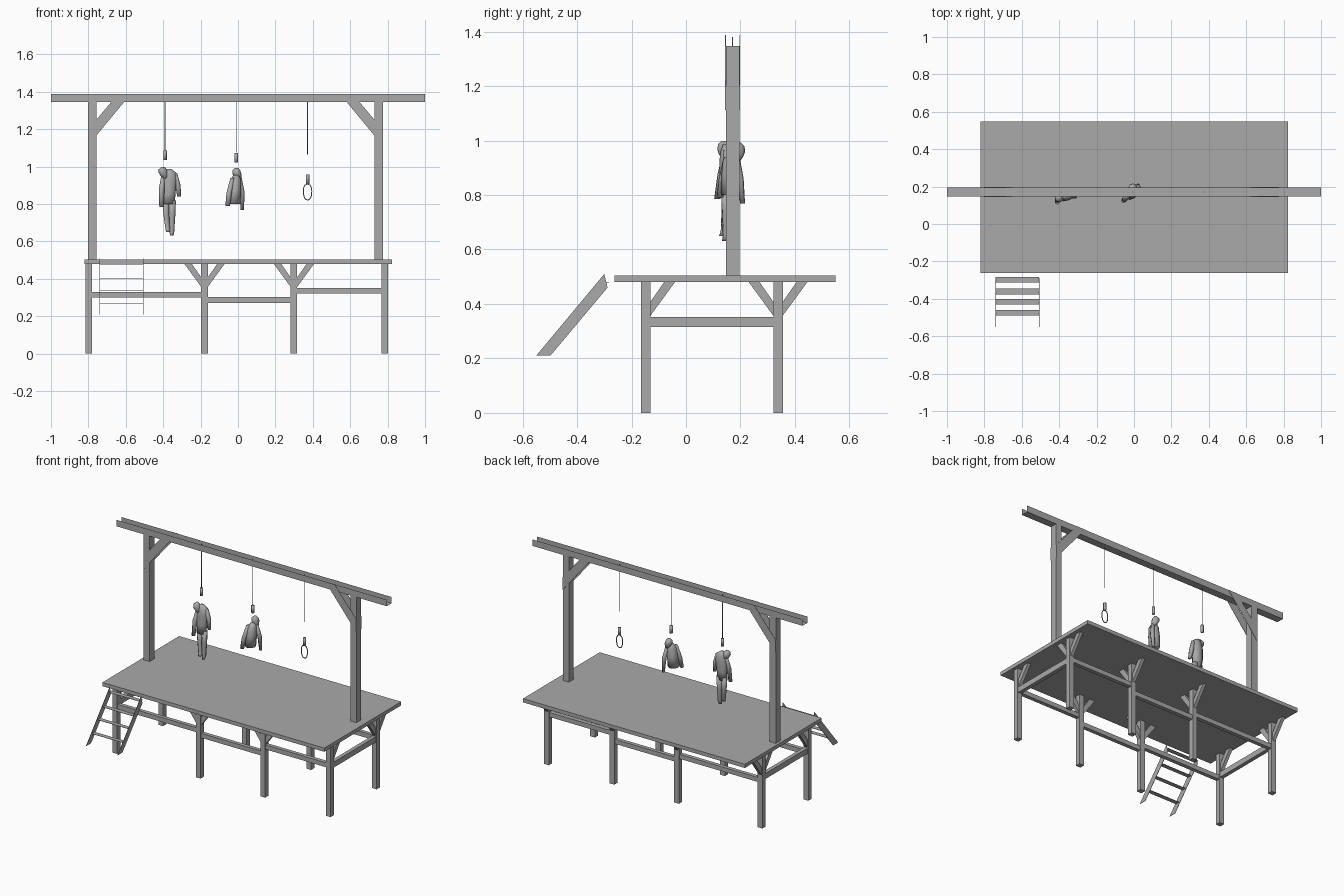
import bpy, bmesh, math
from mathutils import Vector

old = bpy.data.objects.get("Cube")
if old:
    bpy.data.objects.remove(old, do_unlink=True)

GREY = (0.4, 0.4, 0.4, 1.0)
mat = bpy.data.materials.new("plain grey")
mat.use_nodes = True
mat.diffuse_color = GREY
bsdf = mat.node_tree.nodes["Principled BSDF"]
bsdf.inputs["Base Color"].default_value = GREY
bsdf.inputs["Roughness"].default_value = 0.8


def finish(name, bm, smooth=False):
    bmesh.ops.recalc_face_normals(bm, faces=bm.faces[:])
    me = bpy.data.meshes.new(name)
    bm.to_mesh(me)
    bm.free()
    for p in me.polygons:
        p.use_smooth = smooth
    me.materials.append(mat)
    ob = bpy.data.objects.new(name, me)
    bpy.context.collection.objects.link(ob)
    return ob


def box(name, x, y, z, open_top=False):
    """Box from (low, high) ranges; open_top leaves a channel without top and ends."""
    bm = bmesh.new()
    bmesh.ops.create_cube(bm, size=1)
    for v in bm.verts:
        v.co = Vector([r[0] if c < 0 else r[1] for c, r in zip(v.co, (x, y, z))])
    if open_top:
        bm.normal_update()
        gone = [f for f in bm.faces if f.normal.z > 0.5 or abs(f.normal.x) > 0.5]
        bmesh.ops.delete(bm, geom=gone, context='FACES')
    return finish(name, bm)


def plank(name, profile, axis, centre, thick):
    """Profile of (side, z) points extruded along x or y."""
    bm = bmesh.new()

    def vert(s, z, d):
        return bm.verts.new((d, s, z) if axis == 'x' else (s, d, z))
    a = [vert(s, z, centre - thick / 2) for s, z in profile]
    b = [vert(s, z, centre + thick / 2) for s, z in profile]
    bm.faces.new(a)
    bm.faces.new(b)
    n = len(a)
    for i in range(n):
        bm.faces.new((a[i], a[(i + 1) % n], b[(i + 1) % n], b[i]))
    return finish(name, bm)


def loft(name, rings, sides=8):
    """Closed soft tube through level rings of (x, y, z, rx, ry)."""
    bm = bmesh.new()
    loops = []
    for x, y, z, rx, ry in rings:
        loops.append([bm.verts.new((x + rx * math.cos(t), y + ry * math.sin(t), z))
                      for t in (2 * math.pi * i / sides for i in range(sides))])
    for a, b in zip(loops, loops[1:]):
        for i in range(sides):
            j = (i + 1) % sides
            bm.faces.new((a[i], a[j], b[j], b[i]))
    bm.faces.new(loops[0])
    bm.faces.new(loops[-1])
    return finish(name, bm, True)


def limb(name, points):
    return loft(name, [(x, y, z, r, r) for x, y, z, r in points], 7)


# Deck
box("deck", (-0.82, 0.823), (-0.263, 0.549), (0.48, 0.505))

# Legs with diagonal struts
W = 0.035
LEG_X = (-0.797, -0.179, 0.299, 0.784)
FRONT_Y, BACK_Y = -0.148, 0.338


def strut(name, axis, along, across, sign):
    h = W / 2
    prof = [(along + sign * s, z) for s, z in
            ((h, 0.357), (h, 0.408), (h + 0.05, 0.48), (h + 0.09, 0.48))]
    plank(name, prof, axis, across, 0.022)


for i, x in enumerate(LEG_X):
    for row, y in (("front", FRONT_Y), ("back", BACK_Y)):
        box(f"{row}_leg_{i}", (x - W / 2, x + W / 2), (y - W / 2, y + W / 2), (0, 0.48))
    for sign in (-1, 1):
        strut(f"back_leg_strut_{i}", 'x', BACK_Y, x, sign)
        if i in (1, 2):
            strut(f"front_leg_strut_{i}", 'y', x, FRONT_Y, sign)
    if i in (0, 3):
        strut(f"corner_strut_{i}", 'x', FRONT_Y, x, 1)
        box(f"side_rail_{i}", (x - 0.013, x + 0.013), (FRONT_Y, BACK_Y), (0.315, 0.352))

# Long rails at stepped heights
for i, z in enumerate((0.30, 0.272, 0.322)):
    for row, y in (("front", FRONT_Y), ("back", BACK_Y)):
        box(f"{row}_rail_{i}", (LEG_X[i], LEG_X[i + 1]), (y - 0.013, y + 0.013), (z, z + 0.03))

# Upper frame
Y0, Y1 = 0.146, 0.196
box("top_beam", (-1, 1), (Y0, Y1), (1.345, 1.388), open_top=True)
box("left_post", (0.73, 0.774), (Y0, Y1), (0.505, 1.347))
box("right_post", (-0.802, -0.757), (Y0, Y1), (0.505, 1.347))
for side, edge, sign in (("right", -0.802, 1), ("left", 0.774, -1)):
    prof = [(edge + sign * s, z) for s, z in
            ((0, 1.112), (0, 1.198), (0.16, 1.388), (0.228, 1.388))]
    for face, y in (("front", Y0 - 0.001), ("back", Y1 + 0.001)):
        plank(f"{side}_{face}_brace", prof, 'y', y, 0.002)

# Ladder
for x in (-0.74, -0.507):
    plank("ladder_rail", [(-0.55, 0.21), (-0.498, 0.21), (-0.288, 0.46), (-0.30, 0.51)],
          'x', x, 0.002)
for y in (-0.298, -0.361, -0.415, -0.474):
    z = 0.21 + (y + 0.524) * 1.19
    box("ladder_step", (-0.74, -0.507), (y - 0.015, y + 0.015), (z - 0.001, z + 0.001))

# Ropes and knots
RY = 0.171
for x, low, knot in ((-0.39, 1.085, 1.037), (-0.01, 1.075, 1.022), (0.372, 1.064, 0.907)):
    limb("rope", [(x, RY, low, 0.002), (x, RY, 1.38, 0.002)])
    limb("rope_knot", [(x, RY, knot, 0.01), (x, RY, knot + 0.05, 0.01)])

# Empty rope loop
cu = bpy.data.curves.new("rope_loop", 'CURVE')
cu.dimensions = '3D'
cu.bevel_depth = 0.003
cu.bevel_resolution = 1
cu.resolution_u = 4
sp = cu.splines.new('BEZIER')
outline = [(0, 0.907), (0.021, 0.85), (0, 0.822), (-0.021, 0.85)]
sp.bezier_points.add(len(outline) - 1)
for p, (dx, z) in zip(sp.bezier_points, outline):
    p.co = (0.372 + dx, RY, z)
    p.handle_left_type = p.handle_right_type = 'AUTO'
sp.use_cyclic_u = True
cu.materials.append(mat)
bpy.context.collection.objects.link(bpy.data.objects.new("rope_loop", cu))


def head(name, x, y, z):
    loft(name, [(x + lean, y, z + dz, r, r * 1.05) for lean, dz, r in
                ((0.012, -0.034, 0.009), (0.005, -0.018, 0.019), (0, 0, 0.024),
                 (-0.003, 0.018, 0.021), (-0.001, 0.031, 0.009))])


# First dummy, full figure
head("first_dummy_head", -0.4, 0.14, 0.968)
loft("first_dummy_coat", [(-0.372, 0.146, 0.80, 0.034, 0.022), (-0.37, 0.148, 0.86, 0.036, 0.026),
                          (-0.366, 0.15, 0.93, 0.041, 0.027), (-0.364, 0.15, 0.965, 0.036, 0.022),
                          (-0.372, 0.15, 0.988, 0.015, 0.013)])
limb("first_dummy_right_arm", [(-0.398, 0.148, 0.96, 0.012), (-0.409, 0.132, 0.88, 0.016),
                               (-0.41, 0.115, 0.785, 0.012)])
limb("first_dummy_left_arm", [(-0.338, 0.15, 0.965, 0.013), (-0.322, 0.152, 0.90, 0.015),
                              (-0.315, 0.145, 0.84, 0.011)])
limb("first_dummy_right_leg", [(-0.388, 0.148, 0.82, 0.019), (-0.384, 0.146, 0.74, 0.016),
                               (-0.376, 0.14, 0.665, 0.013), (-0.374, 0.132, 0.65, 0.011)])
limb("first_dummy_left_leg", [(-0.352, 0.148, 0.82, 0.02), (-0.352, 0.148, 0.74, 0.017),
                              (-0.354, 0.148, 0.65, 0.013), (-0.355, 0.142, 0.632, 0.01)])

# Second dummy, coat only and turned
head("second_dummy_head", -0.006, 0.192, 0.962)
loft("second_dummy_coat", [(-0.022, 0.164, 0.80, 0.034, 0.036), (-0.018, 0.166, 0.87, 0.035, 0.036),
                           (-0.013, 0.168, 0.93, 0.029, 0.032), (-0.01, 0.175, 0.955, 0.014, 0.016)])
limb("second_dummy_right_arm", [(-0.03, 0.15, 0.94, 0.012), (-0.048, 0.135, 0.86, 0.015),
                                (-0.056, 0.125, 0.79, 0.013)])
limb("second_dummy_left_arm", [(0.008, 0.185, 0.94, 0.012), (0.022, 0.198, 0.86, 0.014),
                               (0.022, 0.208, 0.768, 0.009)])
